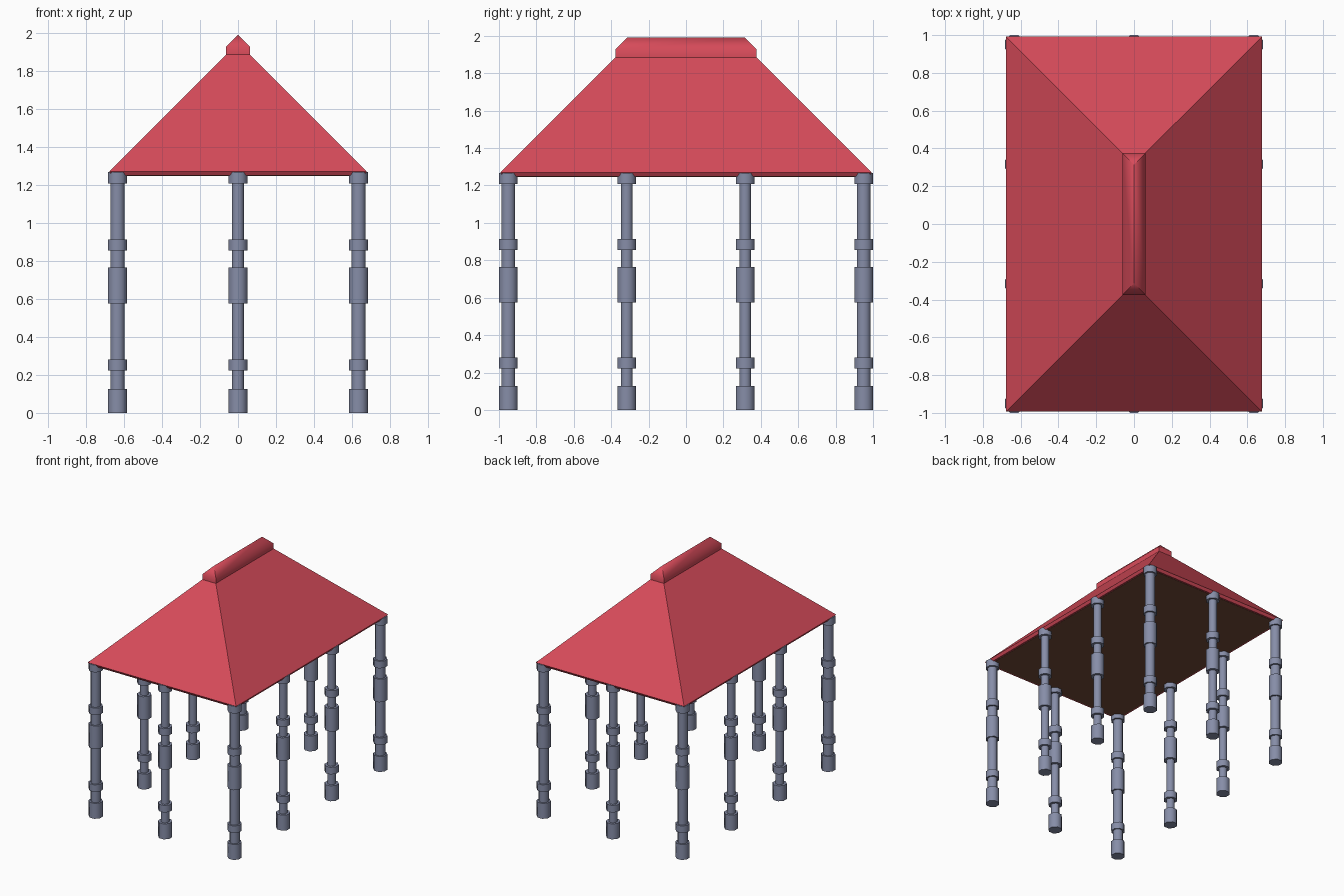
import bpy, bmesh, math

cube = bpy.data.objects.get("Cube")
if cube:
    bpy.data.objects.remove(cube, do_unlink=True)


def material(name, rgb):
    m = bpy.data.materials.new(name)
    m.use_nodes = True
    m.diffuse_color = (*rgb, 1)
    m.node_tree.nodes["Principled BSDF"].inputs["Base Color"].default_value = (*rgb, 1)
    return m


RED = material("roof_red", (0.68, 0.07, 0.102))
STONE = material("blue_grey_stone", (0.24, 0.268, 0.39))
BROWN = material("dark_brown_ceiling", (0.175, 0.072, 0.04))


def octagon(r):
    """Regular eight-sided outline with flat sides at distance r."""
    radius = r / math.cos(math.pi / 8)
    angles = [(i + 0.5) * math.pi / 4 for i in range(8)]
    return [(radius * math.cos(a), radius * math.sin(a)) for a in angles]


def rectangle(w, d):
    return [(w, -d), (w, d), (-w, d), (-w, -d)]


def loft(bm, sections):
    """Skin a stack of (outline, z) sections and close both ends."""
    rings = [[bm.verts.new((x, y, z)) for x, y in outline] for outline, z in sections]
    n = len(rings[0])
    for a, b in zip(rings, rings[1:]):
        for i in range(n):
            j = (i + 1) % n
            bm.faces.new((a[i], a[j], b[j], b[i]))
    bm.faces.new(rings[0][::-1])
    bm.faces.new(rings[-1])


def finish(bm, name, mat, smooth=False):
    bmesh.ops.recalc_face_normals(bm, faces=bm.faces)
    mesh = bpy.data.meshes.new(name)
    bm.to_mesh(mesh)
    bm.free()
    mesh.materials.append(mat)
    obj = bpy.data.objects.new(name, mesh)
    bpy.context.collection.objects.link(obj)
    if smooth:
        bpy.ops.object.select_all(action="DESELECT")
        obj.select_set(True)
        bpy.context.view_layer.objects.active = obj
        bpy.ops.object.shade_smooth_by_angle(angle=math.radians(50))
    return obj


# Columns: a thin octagonal shaft carrying five wider blocks
BLOCKS = [(0, 0.127), (0.222, 0.28), (0.575, 0.765), (0.855, 0.913), (1.208, 1.268)]


def column(name, shaft, x, y):
    bm = bmesh.new()
    wide, thin = octagon(0.05), octagon(shaft)
    sections = []
    for low, high in BLOCKS:
        if low > 0:
            sections.append((thin, low))
        sections += [(wide, low), (wide, high)]
        if high < BLOCKS[-1][1]:
            sections.append((thin, high))
    loft(bm, sections)
    finish(bm, name, STONE, smooth=True).location = (x, y, 0)


COL_X, COL_Y = 0.634, 0.95
for sy in (-1, 1):
    for sx in (-1, 1):
        column("corner_column", 0.037, sx * COL_X, sy * COL_Y)
        column("side_column", 0.031, sx * COL_X, sy * COL_Y / 3)
    column("end_column", 0.031, 0, sy * COL_Y)

# Hipped roof with a slightly undercut eave
bm = bmesh.new()
loft(bm, [(rectangle(0.663, 0.978), 1.248),
          (rectangle(0.677, 0.992), 1.27),
          (rectangle(0.062, 0.377), 1.885)])
finish(bm, "hipped_roof", RED)

# Brown ceiling panel, leaving a red border around the eave
bm = bmesh.new()
loft(bm, [(rectangle(0.65, 0.965), 1.246),
          (rectangle(0.65, 0.965), 1.25)])
finish(bm, "ceiling", BROWN)

# Ridge cap: a low box with its own small hipped top
bm = bmesh.new()
loft(bm, [(rectangle(0.062, 0.377), 1.885),
          (rectangle(0.062, 0.377), 1.928),
          (rectangle(0.0005, 0.315), 1.99)])
finish(bm, "ridge_cap", RED, smooth=True)
